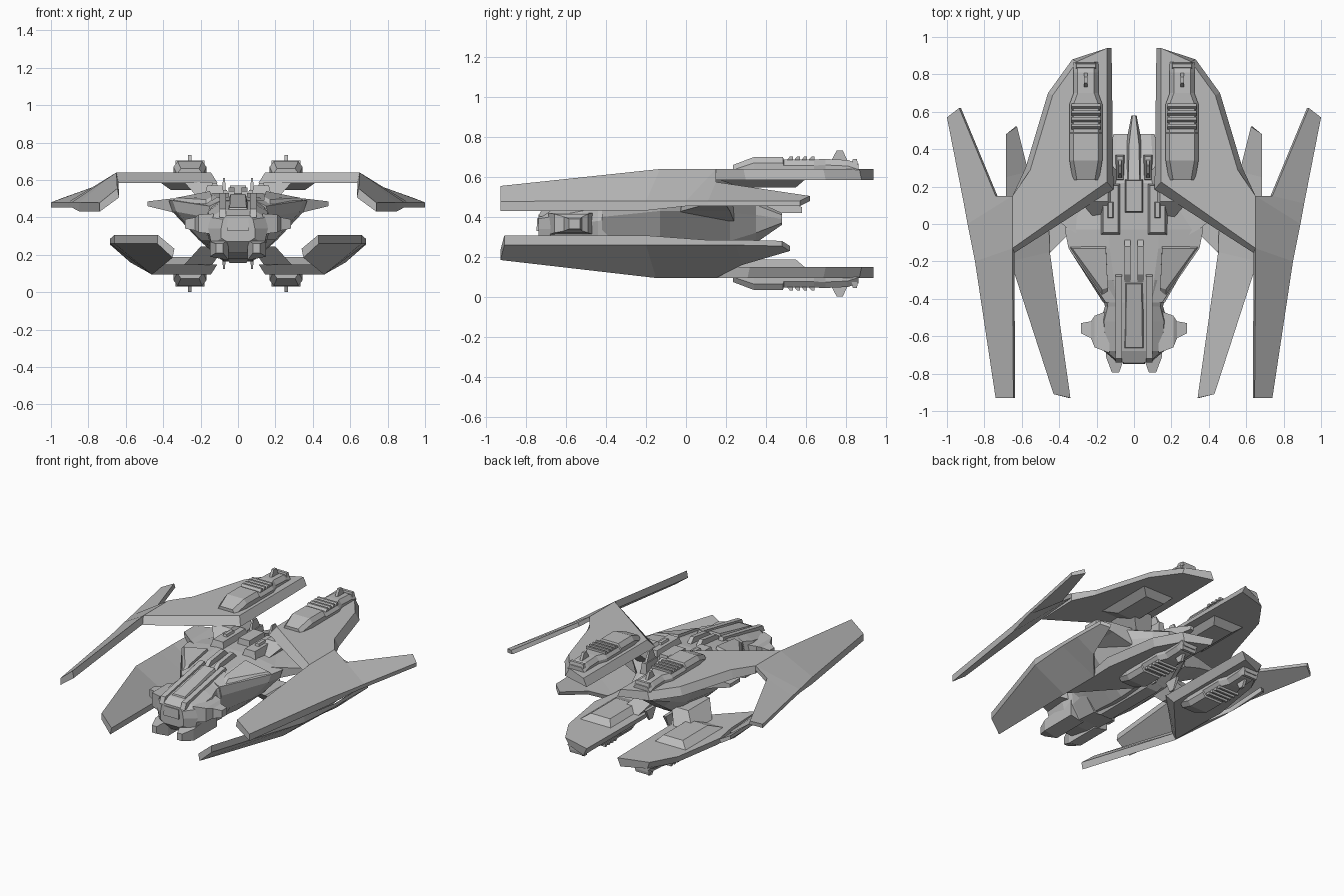
import bpy, bmesh

grey = bpy.data.materials.new("hull_grey")
grey.diffuse_color = (0.5, 0.5, 0.5, 1)
MID = 0.367  # height of the mirror plane between upper and lower wings


def loft(name, sections, mirror=False, flip=False):
    """Skin closed rings of 3D points; optional x mirror and z flip."""
    bm = bmesh.new()
    rings = [[bm.verts.new((x, y, 2 * MID - z if flip else z)) for x, y, z in s]
             for s in sections]
    n = len(rings[0])
    for a, b in zip(rings, rings[1:]):
        for i in range(n):
            j = (i + 1) % n
            bm.faces.new((a[i], a[j], b[j], b[i]))
    bm.faces.new(rings[0])
    bm.faces.new(rings[-1])
    bmesh.ops.recalc_face_normals(bm, faces=bm.faces)
    me = bpy.data.meshes.new(name)
    bm.to_mesh(me)
    bm.free()
    me.materials.append(grey)
    ob = bpy.data.objects.new(name, me)
    bpy.context.collection.objects.link(ob)
    if mirror:
        m = ob.modifiers.new("mirror", 'MIRROR')
        m.use_mirror_merge = False
    return ob


def rect(x0, x1, y0, y1, z):
    return [(x0, y0, z), (x1, y0, z), (x1, y1, z), (x0, y1, z)]


def block(name, x0, x1, y0, y1, z0, z1, inset=0.01, mirror=True, flip=False):
    """Box with a narrowed top."""
    return loft(name, [rect(x0, x1, y0, y1, z0),
                       rect(x0 + inset, x1 - inset, y0 + inset, y1 - inset, z1)],
                mirror, flip)


def hull(name, stations):
    """Symmetric body from half sections (x, z) listed top to bottom."""
    loft(name, [[(x, y, z) for x, z in half] + [(-x, y, z) for x, z in reversed(half)]
                for y, half in stations])


def blade(name, inner, outer, flip):
    """Folded outer wing blade, thicker at the front."""
    secs = []
    for a, b in zip(inner, outer):
        t = 0.048 if b[1] < -0.1 else 0.026
        secs.append([a, b, (b[0], b[1], b[2] - t),
                     (a[0] - 0.01, a[1], a[2] - t)])
    loft(name, secs, True, flip)


# Upper and lower main wing plates with sloped rear edges
def wing(name, rear, fold_x, flip):
    inner_rear = [(x - 0.025, y - 0.012) for x, y in rear]
    top = [(0.145, 0.94)] + inner_rear + [(fold_x, 0.15), (fold_x, -0.13), (0.145, 0.225)]
    low = [(0.12, 0.94)] + rear + [(fold_x, 0.15), (fold_x - 0.01, -0.155), (0.11, 0.185)]
    loft(name, [[(x, y, 0.64) for x, y in top],
                [(x, y, 0.585) for x, y in low]], True, flip)


wing("upper_wing", [(0.33, 0.88), (0.46, 0.70), (0.58, 0.30)], 0.65, False)
wing("lower_wing", [(0.33, 0.88), (0.43, 0.70), (0.49, 0.32)], 0.46, True)

# Outer blades (the lower pair is given in flipped height)
blade("upper_blade",
      [(0.645, -0.93, 0.555), (0.65, -0.13, 0.64), (0.65, 0.15, 0.64),
       (0.74, 0.15, 0.575), (0.935, 0.62, 0.505)],
      [(0.74, -0.93, 0.478), (0.85, -0.2, 0.48), (0.89, 0.0, 0.48),
       (0.91, 0.11, 0.48), (1.0, 0.57, 0.48)], False)
blade("lower_blade",
      [(0.35, -0.93, 0.55), (0.46, -0.15, 0.64), (0.46, 0.15, 0.64),
       (0.575, 0.28, 0.575), (0.635, 0.52, 0.505)],
      [(0.43, -0.91, 0.475), (0.66, -0.2, 0.475), (0.684, 0.1, 0.475),
       (0.684, 0.25, 0.475), (0.684, 0.48, 0.48)], True)

# Engine pods, vents, fins, ducts and pylons on both wing levels
for level, flip in (("upper", False), ("lower", True)):
    def pod_ring(y, hw, z):
        c = 0.257
        return [(c - hw, y, 0.635), (c - hw, y, z - 0.03), (c - hw + 0.022, y, z),
                (c + hw - 0.022, y, z), (c + hw, y, z - 0.03), (c + hw, y, 0.635)]
    loft(level + "_engine_pod",
         [pod_ring(0.235, 0.07, 0.66), pod_ring(0.34, 0.088, 0.70),
          pod_ring(0.485, 0.088, 0.70), pod_ring(0.49, 0.088, 0.688),
          pod_ring(0.64, 0.088, 0.688), pod_ring(0.70, 0.066, 0.69),
          pod_ring(0.81, 0.066, 0.685), pod_ring(0.865, 0.066, 0.667)], True, flip)
    for k in range(4):
        y = 0.505 + 0.036 * k
        loft(level + "_pod_vent",
             [[(x, y, 0.684), (x, y + 0.03, 0.684), (x, y + 0.03, 0.703), (x, y + 0.016, 0.703)]
              for x in (0.18, 0.334)], True, flip)
    loft(level + "_pod_fin",
         [[(x, 0.73, 0.685), (x, 0.755, 0.733), (x, 0.785, 0.733), (x, 0.81, 0.68)]
          for x in (0.248, 0.266)], True, flip)
    block(level + "_pod_tail_plate", 0.2, 0.314, 0.83, 0.862, 0.66, 0.69, 0.006, True, flip)
    # duct on the inner side of the wing
    loft(level + "_wing_duct",
         [rect(0.17, 0.42, 0.16, 0.60, 0.59), rect(0.21, 0.36, 0.27, 0.55, 0.547)], True, flip)
    # pylon between body and wing
    loft(level + "_pylon",
         [rect(0.07, 0.20, 0.02, 0.26, 0.49), rect(0.14, 0.29, 0.12, 0.34, 0.59)], True, flip)
    # antenna
    loft(level + "_antenna", [rect(0.064, 0.086, 0.24, 0.35, 0.53),
                              rect(0.070, 0.080, 0.27, 0.31, 0.61)], True, flip)

# Main body
hull("main_body", [
    (-0.42, [(0.09, 0.49), (0.15, 0.46), (0.165, 0.40), (0.14, 0.28), (0.07, 0.19)]),
    (-0.13, [(0.13, 0.52), (0.35, 0.49), (0.33, 0.43), (0.20, 0.28), (0.08, 0.165)]),
    (-0.03, [(0.13, 0.53), (0.37, 0.49), (0.35, 0.43), (0.21, 0.28), (0.08, 0.165)]),
    (0.22, [(0.12, 0.53), (0.27, 0.48), (0.24, 0.42), (0.16, 0.28), (0.08, 0.18)]),
    (0.35, [(0.10, 0.48), (0.14, 0.46), (0.14, 0.41), (0.12, 0.32), (0.07, 0.27)]),
    (0.48, [(0.09, 0.42), (0.11, 0.41), (0.11, 0.39), (0.10, 0.37), (0.06, 0.36)])])

# Front fuselage
hull("front_fuselage", [
    (-0.74, [(0.06, 0.41), (0.08, 0.39), (0.09, 0.34), (0.09, 0.29), (0.06, 0.27)]),
    (-0.68, [(0.08, 0.44), (0.15, 0.40), (0.16, 0.34), (0.14, 0.25), (0.08, 0.21)]),
    (-0.52, [(0.09, 0.47), (0.16, 0.43), (0.18, 0.37), (0.15, 0.26), (0.08, 0.18)]),
    (-0.44, [(0.09, 0.485), (0.14, 0.45), (0.155, 0.38), (0.14, 0.27), (0.08, 0.18)]),
    (-0.30, [(0.11, 0.51), (0.17, 0.47), (0.19, 0.40), (0.16, 0.28), (0.08, 0.17)])])

# Canopy and its side rails
loft("canopy", [[(-0.06, -0.67, 0.43), (0.06, -0.67, 0.43), (0.045, -0.66, 0.452), (-0.045, -0.66, 0.452)],
                [(-0.05, -0.31, 0.49), (0.05, -0.31, 0.49), (0.04, -0.32, 0.525), (-0.04, -0.32, 0.525)]])
loft("canopy_rail", [[(x, -0.74, 0.40), (x, -0.72, 0.445), (x, -0.28, 0.53), (x, -0.26, 0.48)]
                     for x in (0.065, 0.10)], True)
block("front_window", -0.06, 0.06, -0.749, -0.735, 0.33, 0.395, 0.004, False)

# Nose prongs and lower jaw
loft("nose_prong", [
    [(0.08, -0.795, 0.21), (0.118, -0.795, 0.21), (0.118, -0.795, 0.26), (0.08, -0.795, 0.26)],
    [(0.05, -0.71, 0.17), (0.15, -0.71, 0.19), (0.15, -0.71, 0.27), (0.05, -0.71, 0.28)],
    [(0.05, -0.45, 0.17), (0.15, -0.45, 0.19), (0.15, -0.45, 0.30), (0.05, -0.45, 0.30)]], True)

# Side gun pods
loft("side_gun_pod", [
    [(x, y0, z0), (x, y1, z0), (x, y1, z1), (x, y0, z1)]
    for x, y0, y1, z0, z1 in ((0.13, -0.69, -0.46, 0.31, 0.42), (0.21, -0.66, -0.49, 0.32, 0.415),
                              (0.23, -0.61, -0.52, 0.33, 0.40), (0.283, -0.585, -0.53, 0.34, 0.39))], True)

# Side spikes under the upper wings
loft("side_spike", [
    [(x, y0, z0), (x, y1, z0), (x, y1, z1), (x, y0, z1)]
    for x, y0, y1, z0, z1 in ((0.22, -0.1, 0.24, 0.38, 0.50), (0.36, -0.02, 0.22, 0.43, 0.50),
                              (0.485, 0.09, 0.2, 0.46, 0.485))], True)

# Shoulder panels
loft("shoulder_panel", [
    [(0.14, -0.36, 0.49), (0.17, -0.38, 0.47), (0.35, -0.12, 0.485), (0.15, -0.12, 0.52)],
    [(0.14, -0.34, 0.51), (0.17, -0.35, 0.495), (0.33, -0.13, 0.505), (0.15, -0.13, 0.54)]], True)

# Dorsal blocks, fins and spine spike
block("dorsal_block", 0.07, 0.18, -0.06, 0.22, 0.51, 0.57, 0.015)
block("dorsal_hatch", 0.108, 0.143, 0.03, 0.12, 0.565, 0.585, 0.006)
loft("dorsal_fin", [[(x, -0.32, 0.50), (x, -0.27, 0.54), (x, -0.12, 0.56), (x, -0.08, 0.52)]
                    for x in (0.02, 0.05)], True)
block("spine_block", -0.05, 0.05, 0.06, 0.24, 0.51, 0.57, 0.008, False)
loft("spine_spike", [
    [(-w, y, z0), (w, y, z0), (w * 0.6, y, z1), (-w * 0.6, y, z1)]
    for y, w, z0, z1 in ((0.2, 0.05, 0.46, 0.56), (0.42, 0.045, 0.42, 0.50), (0.58, 0.014, 0.42, 0.45))])
block("rear_vent", 0.05, 0.10, 0.23, 0.37, 0.47, 0.545, 0.008)

# Belly keel
loft("belly_keel", [rect(-0.07, 0.07, -0.35, 0.25, 0.20), rect(-0.045, 0.045, -0.28, 0.18, 0.155)])
